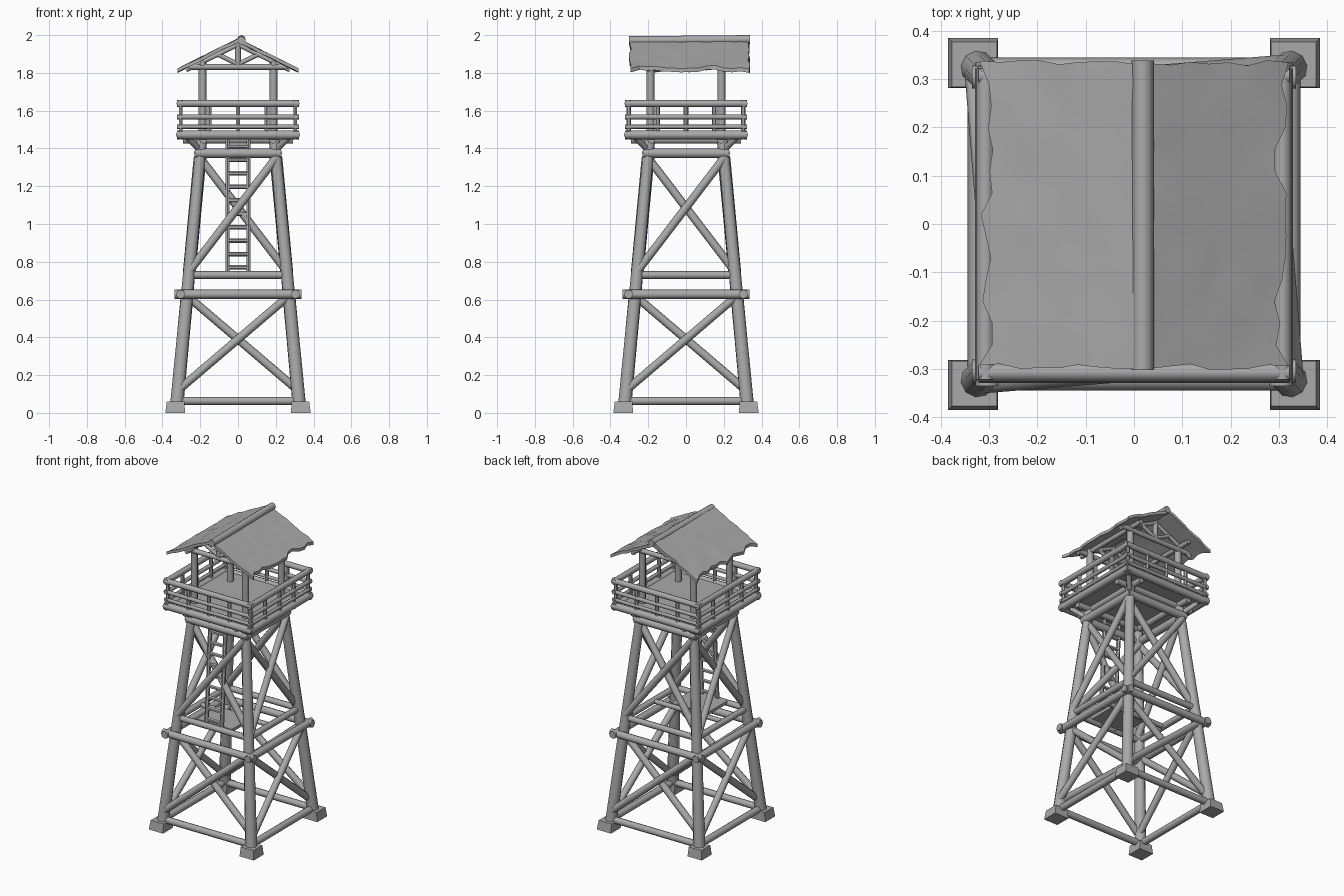
import bpy, bmesh, math, random
from mathutils import Vector, Matrix

if "Cube" in bpy.data.objects:
    bpy.data.objects.remove(bpy.data.objects["Cube"])

random.seed(4)

GREY = bpy.data.materials.new("plain grey")
GREY.diffuse_color = (0.40, 0.40, 0.40, 1)
GREY.use_nodes = True
GREY.node_tree.nodes["Principled BSDF"].inputs["Base Color"].default_value = GREY.diffuse_color


def finish(name, bm, angle=50):
    bmesh.ops.recalc_face_normals(bm, faces=bm.faces)
    me = bpy.data.meshes.new(name)
    bm.to_mesh(me)
    bm.free()
    me.materials.append(GREY)
    ob = bpy.data.objects.new(name, me)
    bpy.context.collection.objects.link(ob)
    bpy.ops.object.select_all(action='DESELECT')
    ob.select_set(True)
    bpy.context.view_layer.objects.active = ob
    bpy.ops.object.shade_smooth_by_angle(angle=math.radians(angle))
    return ob


def log(bm, a, b, r, r2=None, sides=8):
    a, b = Vector(a), Vector(b)
    d = b - a
    mat = Matrix.Translation((a + b) / 2) @ d.to_track_quat('Z', 'Y').to_matrix().to_4x4()
    bmesh.ops.create_cone(bm, cap_ends=True, segments=sides, radius1=r,
                          radius2=r2 or r, depth=d.length, matrix=mat)


def box(bm, lo, hi):
    lo, hi = Vector(lo), Vector(hi)
    mat = Matrix.Translation((lo + hi) / 2) @ Matrix.Diagonal((*(hi - lo), 1))
    bmesh.ops.create_cube(bm, size=1, matrix=mat)


def logs(name, parts, four=False, sides=8):
    """Logs (a, b, radius) in one object, optionally repeated on all four sides."""
    bm = bmesh.new()
    for k in range(4 if four else 1):
        rot = Matrix.Rotation(k * math.pi / 2, 3, 'Z')
        for a, b, r in parts:
            log(bm, rot @ Vector(a), rot @ Vector(b), r, sides=sides)
    return finish(name, bm)


def half(z):
    """Half width between leg centres at height z."""
    return 0.328 - 0.094 * z


# corner legs and footings
bm = bmesh.new()
for sx in (-1, 1):
    for sy in (-1, 1):
        h0, h1 = half(0.02), half(1.46)
        log(bm, (sx * h0, sy * h0, 0.02), (sx * h1, sy * h1, 1.46), 0.036, 0.029, 10)
finish("legs", bm)

bm = bmesh.new()
for sx in (-1, 1):
    for sy in (-1, 1):
        res = bmesh.ops.create_cube(bm, size=1, matrix=Matrix.Translation(
            (sx * 0.333, sy * 0.333, 0.03)) @ Matrix.Diagonal((0.104, 0.104, 0.06, 1)))
        for v in res["verts"]:
            if v.co.z > 0.03:
                v.co.x = sx * 0.33 + (v.co.x - sx * 0.333) * 0.9
                v.co.y = sy * 0.33 + (v.co.y - sy * 0.333) * 0.9
                v.co.z = 0.06
finish("footings", bm, 30)


# horizontal ties between the legs
def tie(z, w, r, out=0.0):
    y = -half(z) - out
    return ((-w, y, z), (w, y, z), r)


logs("bottom_ties", [tie(0.063, 0.31, 0.022)], four=True)
logs("middle_ties", [tie(0.628, 0.335, 0.024, 0.035)], four=True)
logs("upper_section_ties", [tie(0.73, 0.25, 0.02)], four=True)
logs("top_ties", [tie(1.375, 0.225, 0.026, 0.01)], four=True)


# crossed braces on every side
def cross(z0, z1, r):
    out = []
    for s in (-1, 1):
        a, b = half(z0), half(z1)
        off = 0.012 * s
        out.append(((s * a, -a + off, z0), (-s * b, -b + off, z1), r))
    return out


logs("lower_braces", cross(0.12, 0.62, 0.022), four=True)
logs("upper_braces", cross(0.75, 1.35, 0.022), four=True)

# ladder with a small landing inside the front
foot, top = Vector((0, -0.25, 0.72)), Vector((0, -0.205, 1.46))
parts = []
for s in (-1, 1):
    off = Vector((s * 0.056, 0, 0))
    parts.append((foot + off, top + off, 0.013))
for i in range(10):
    p = foot.lerp(top, (i + 0.7) / 10.4)
    parts.append((p - Vector((0.056, 0, 0)), p + Vector((0.056, 0, 0)), 0.012))
logs("ladder", parts, sides=6)
bm = bmesh.new()
box(bm, (-0.13, -0.25, 0.73), (0.13, -0.03, 0.75))
finish("ladder_landing", bm, 30)
logs("landing_beam", [((-0.25, -0.03, 0.728), (0.25, -0.03, 0.728), 0.016)])

# joists and short struts carrying the deck
logs("deck_joists", [((-0.29, -0.185, 1.445), (0.29, -0.185, 1.445), 0.02),
                     ((-0.19, -0.19, 1.38), (-0.27, -0.27, 1.46), 0.016)], four=True)

# deck
bm = bmesh.new()
box(bm, (-0.305, -0.305, 1.458), (0.305, 0.305, 1.483))
finish("deck", bm, 30)
logs("deck_rim", [((-0.322, -0.305, 1.472), (0.322, -0.305, 1.472), 0.024)], four=True)

# railing
rails = [((-0.322, -0.307, z), (0.322, -0.307, z), r)
         for z, r in ((1.515, 0.011), (1.567, 0.013), (1.638, 0.019))]
logs("railing_rails", rails, four=True)
posts = [((x, -0.303, 1.47), (x, -0.303, 1.645), 0.012) for x in (-0.303, -0.15, 0, 0.15)]
logs("railing_posts", posts, four=True, sides=6)

# roof posts and frame
logs("roof_posts", [((-0.188, -0.188, 1.47), (-0.188, -0.188, 1.86), 0.021)], four=True)
frame = []
for y in (-0.2, 0.2):
    frame += [((-0.265, y, 1.832), (0.265, y, 1.832), 0.016),
              ((0, y, 1.83), (0, y, 1.96), 0.015)]
    for s in (-1, 1):
        frame += [((s * 0.275, y, 1.815), (0, y, 1.95), 0.012),
                  ((0, y, 1.845), (s * 0.11, y, 1.9), 0.012)]
for s in (-1, 1):
    frame.append(((s * 0.188, -0.27, 1.85), (s * 0.188, 0.29, 1.85), 0.015))
logs("roof_frame", frame)

# two roof slopes with uneven edges
for side, s in (("left", -1), ("right", 1)):
    bm = bmesh.new()
    nu, nv = 8, 14
    grid = []
    for j in range(nv + 1):
        ragged = random.uniform(-0.02, 0.01)
        row = []
        for i in range(nu + 1):
            u, v = i / nu, j / nv
            x = 0.308 * u + (0.012 if j in (0, nv) else ragged) * u ** 4
            y = -0.295 + 0.628 * v
            if j in (0, nv):
                y += random.uniform(-0.006, 0.006)
            z = 1.982 - 0.5 * x + random.uniform(-0.003, 0.003)
            row.append(bm.verts.new((s * x, y, z)))
        grid.append(row)
    for j in range(nv):
        for i in range(nu):
            bm.faces.new((grid[j][i], grid[j][i + 1], grid[j + 1][i + 1], grid[j + 1][i]))
    bmesh.ops.recalc_face_normals(bm, faces=bm.faces)
    if sum(f.normal.z for f in bm.faces) < 0:
        bmesh.ops.reverse_faces(bm, faces=bm.faces)
    geo = bmesh.ops.extrude_face_region(bm, geom=bm.faces[:])
    for v in geo["geom"]:
        if isinstance(v, bmesh.types.BMVert):
            v.co.z -= 0.02
    finish("roof_" + side, bm, 40)

# ridge cap
bm = bmesh.new()
log(bm, (0.018, -0.302, 1.971), (0.018, 0.338, 1.977), 0.023, sides=8)
finish("ridge_log", bm)
